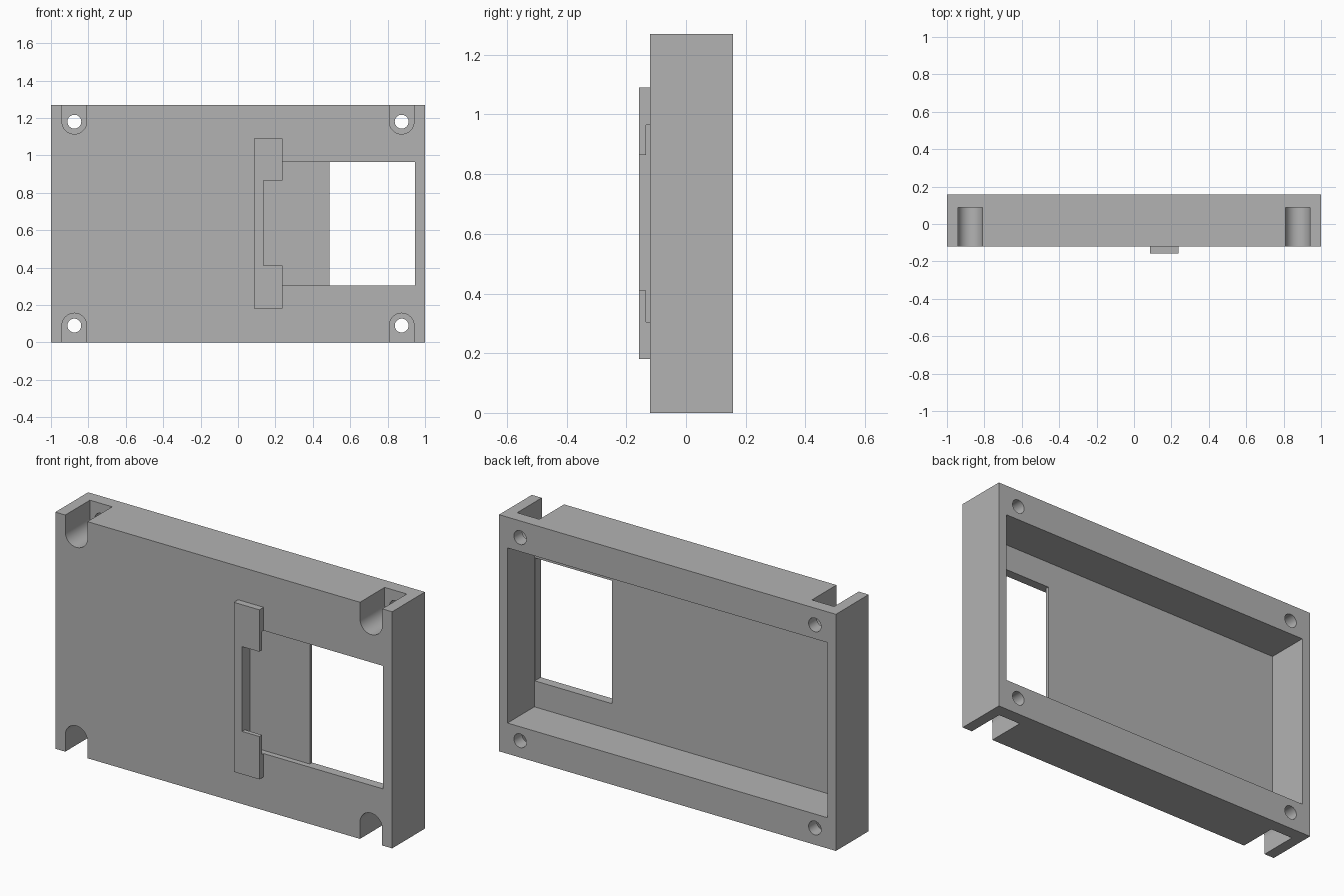
import bpy, bmesh
from math import cos, sin, pi, radians

cube = bpy.data.objects.get("Cube")
if cube:
    bpy.data.objects.remove(cube, do_unlink=True)

grey = bpy.data.materials.new("plain grey")
grey.use_nodes = True
colour = (0.45, 0.45, 0.45, 1)
grey.diffuse_color = colour
grey.node_tree.nodes["Principled BSDF"].inputs["Base Color"].default_value = colour


def prism(name, outline, y0, y1):
    """Extrude an x-z outline from y0 to y1."""
    bm = bmesh.new()
    face = bm.faces.new([bm.verts.new((x, y0, z)) for x, z in outline])
    grown = bmesh.ops.extrude_face_region(bm, geom=[face])["geom"]
    moved = [v for v in grown if isinstance(v, bmesh.types.BMVert)]
    bmesh.ops.translate(bm, verts=moved, vec=(0, y1 - y0, 0))
    bmesh.ops.recalc_face_normals(bm, faces=bm.faces)
    mesh = bpy.data.meshes.new(name)
    bm.to_mesh(mesh)
    bm.free()
    mesh.materials.append(grey)
    obj = bpy.data.objects.new(name, mesh)
    bpy.context.collection.objects.link(obj)
    return obj


def rect(x0, x1, z0, z1):
    return [(x0, z0), (x1, z0), (x1, z1), (x0, z1)]


def arc(x, z, r, start, end, n):
    return [(x + r * cos(start + (end - start) * i / n),
             z + r * sin(start + (end - start) * i / n)) for i in range(n + 1)]


def combine(target, tool, operation):
    """Apply a boolean and discard the tool."""
    mod = target.modifiers.new(operation.lower(), "BOOLEAN")
    mod.operation, mod.object, mod.solver = operation, tool, "EXACT"
    bpy.context.view_layer.objects.active = target
    bpy.ops.object.modifier_apply(modifier=mod.name)
    bpy.data.objects.remove(tool, do_unlink=True)


HEIGHT, FRONT, BACK = 1.27, -0.121, 0.157
FLOOR, RECESS = -0.071, -0.091

# Outer case with the C-shaped retaining bracket on its front
case = prism("case_shell", rect(-1, 1, 0, HEIGHT), FRONT, BACK)
c_shape = [(0.085, 0.18), (0.237, 0.18), (0.237, 0.41), (0.135, 0.41),
           (0.135, 0.865), (0.237, 0.865), (0.237, 1.09), (0.085, 1.09)]
combine(case, prism("retaining_bracket", c_shape, -0.157, FRONT + 0.01), "UNION")

# Open back cavity, window, and the shallow slot running under the bracket arms
combine(case, prism("cavity", rect(-0.95, 0.95, 0.165, 1.105), FLOOR, 0.3), "DIFFERENCE")
combine(case, prism("window", rect(0.49, 0.947, 0.305, 0.965), -0.3, 0), "DIFFERENCE")
combine(case, prism("slot", rect(0.135, 0.6, 0.305, 0.965), -0.134, RECESS), "DIFFERENCE")

# Round-ended screw notches and through holes at the four corners
for x in (-0.875, 0.875):
    for z, edge, turn in ((0.09, -0.1, 0), (HEIGHT - 0.09, HEIGHT + 0.1, pi)):
        s = cos(turn)
        notch = arc(x, z, 0.066, turn, turn + pi, 24)
        notch += [(x - 0.066 * s, edge), (x + 0.066 * s, edge)]
        combine(case, prism("notch", notch, -0.3, 0.088), "DIFFERENCE")
        hole = arc(x, z, 0.037, 0, 2 * pi, 32)[:-1]
        combine(case, prism("hole", hole, 0, 0.3), "DIFFERENCE")

bpy.ops.object.select_all(action="DESELECT")
case.select_set(True)
bpy.context.view_layer.objects.active = case
bpy.ops.object.shade_smooth_by_angle(angle=radians(30))
